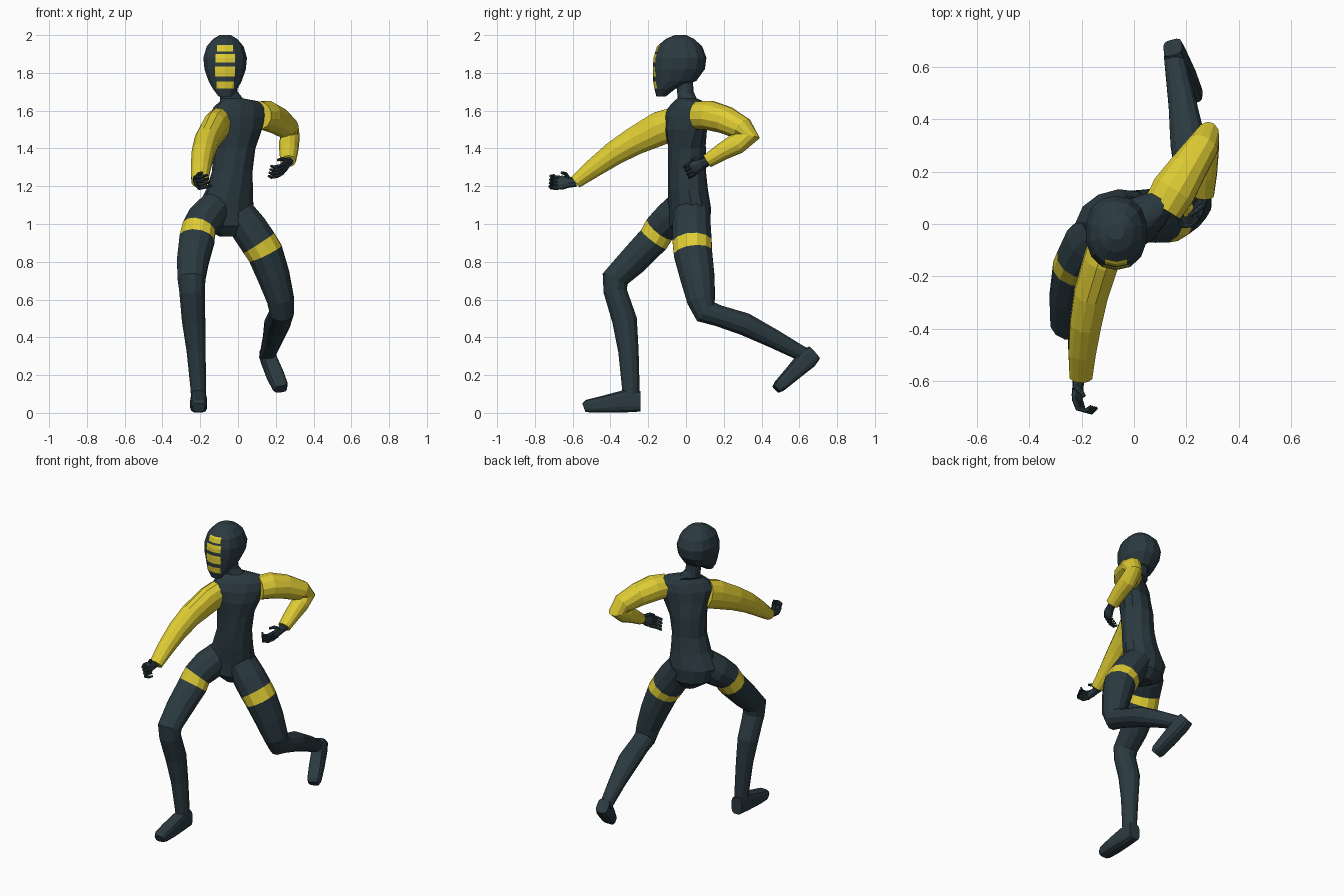
import bpy, bmesh, math
from mathutils import Vector as V


def material(name, rgb):
    m = bpy.data.materials.new(name)
    m.diffuse_color = (*rgb, 1)
    return m


DARK = material("dark slate", (0.024, 0.043, 0.052))
YELLOW = material("yellow", (0.73, 0.60, 0.034))


def loft(name, rings, mat, sides=12, power=2.0, band=None):
    """Skin rings of (centre, u half-axis, v half-axis); 'band' is a yellow segment."""
    bm = bmesh.new()
    loops = []
    for c, u, v in rings:
        loop = []
        for i in range(sides):
            a = 2 * math.pi * (i + 0.5) / sides
            ca, sa = math.cos(a), math.sin(a)
            p = 2 / power
            loop.append(bm.verts.new(c + u * math.copysign(abs(ca) ** p, ca)
                                     + v * math.copysign(abs(sa) ** p, sa)))
        loops.append(loop)
    for k in range(len(loops) - 1):
        for i in range(sides):
            j = (i + 1) % sides
            f = bm.faces.new((loops[k][i], loops[k][j], loops[k + 1][j], loops[k + 1][i]))
            f.material_index = 1 if k == band else 0
    bm.faces.new(loops[0])
    bm.faces.new(loops[-1])
    bmesh.ops.recalc_face_normals(bm, faces=bm.faces)
    me = bpy.data.meshes.new(name)
    bm.to_mesh(me)
    bm.free()
    me.materials.append(mat)
    if band is not None:
        me.materials.append(YELLOW)
    ob = bpy.data.objects.new(name, me)
    bpy.context.collection.objects.link(ob)
    return ob


def tube(name, pts, mat, side=(1, 0, 0), **kw):
    """Tube along points (x, y, z, half width, half depth)."""
    ps = [V(p[:3]) for p in pts]
    rings = []
    for i, p in enumerate(pts):
        t = V()
        if i > 0:
            t += (ps[i] - ps[i - 1]).normalized()
        if i < len(ps) - 1:
            t += (ps[i + 1] - ps[i]).normalized()
        t.normalize()
        u = V(side)
        u = (u - t * u.dot(t)).normalized()
        rings.append((ps[i], u * p[3], t.cross(u) * p[-1]))
    return loft(name, rings, mat, **kw)


def stack(name, rows, mat, **kw):
    """Horizontal rings (x, y, z, half width, half depth, turn in degrees)."""
    rings = []
    for x, y, z, rx, ry, deg in rows:
        a = math.radians(deg)
        c, s = math.cos(a), math.sin(a)
        rings.append((V((x, y, z)), V((c, s, 0)) * rx, V((-s, c, 0)) * ry))
    return loft(name, rings, mat, **kw)


# Torso, twisted at the shoulders, running up into the neck
stack("torso", [
    (-0.05, 0.02, 0.935, 0.05, 0.06, 15), (-0.06, 0.02, 0.99, 0.13, 0.105, 15),
    (-0.07, 0.02, 1.08, 0.155, 0.11, 15), (-0.045, 0.01, 1.18, 0.125, 0.105, 15),
    (-0.03, 0.005, 1.28, 0.108, 0.1, 18), (-0.02, 0.005, 1.40, 0.115, 0.1, 24),
    (-0.005, 0.0, 1.50, 0.145, 0.095, 32), (0.0, 0.005, 1.57, 0.175, 0.085, 35),
    (0.012, 0.015, 1.62, 0.165, 0.068, 35), (0.01, 0.015, 1.648, 0.125, 0.052, 35),
    (-0.035, 0.005, 1.665, 0.062, 0.05, 20), (-0.05, -0.003, 1.70, 0.05, 0.045, 0),
    (-0.06, -0.015, 1.80, 0.05, 0.05, 0)], DARK)

# Hooded head
HX = -0.068
head = stack("head", [
    (HX, -0.132, 1.675, 0.035, 0.025, 0), (HX, -0.112, 1.715, 0.066, 0.055, 0),
    (HX, -0.06, 1.757, 0.09, 0.114, 0), (HX, -0.038, 1.82, 0.112, 0.138, 0),
    (HX, -0.032, 1.88, 0.118, 0.14, 0), (HX, -0.034, 1.94, 0.1, 0.12, 0),
    (HX, -0.032, 1.98, 0.065, 0.075, 0), (HX, -0.03, 2.0, 0.03, 0.03, 0)],
    DARK, sides=14, power=2.3)
head.data.materials.append(YELLOW)

# Face bars cut into the hood: (bottom, top, half width)
bars = [(1.717, 1.755, 0.047), (1.78, 1.833, 0.053), (1.855, 1.90, 0.052), (1.913, 1.948, 0.042)]
bm = bmesh.new()
bm.from_mesh(head.data)


def cut(co, no):
    bmesh.ops.bisect_plane(bm, geom=bm.verts[:] + bm.edges[:] + bm.faces[:],
                           plane_co=co, plane_no=no)


for lo, hi, w in bars:
    for z in (lo, hi):
        cut((0, 0, z), (0, 0, 1))
    for s in (-1, 1):
        cut((HX + s * w, 0, 0), (1, 0, 0))
for f in bm.faces:
    c = f.calc_center_median()
    if c.y < -0.08 and any(lo < c.z < hi and abs(c.x - HX) < w for lo, hi, w in bars):
        f.material_index = 1
bm.to_mesh(head.data)
bm.free()

# Sleeves
tube("right_sleeve", [
    (-0.10, -0.065, 1.53, 0.07, 0.09), (-0.125, -0.14, 1.505, 0.07, 0.092),
    (-0.165, -0.27, 1.44, 0.067, 0.077), (-0.185, -0.38, 1.375, 0.062, 0.066),
    (-0.198, -0.49, 1.295, 0.054, 0.052), (-0.203, -0.585, 1.222, 0.045, 0.037)], YELLOW)
tube("left_sleeve", [
    (0.11, 0.06, 1.575, 0.08, 0.075), (0.15, 0.125, 1.575, 0.088, 0.08),
    (0.205, 0.21, 1.55, 0.075, 0.075), (0.262, 0.295, 1.505, 0.062, 0.065),
    (0.275, 0.325, 1.465, 0.05, 0.068), (0.27, 0.27, 1.425, 0.054, 0.056),
    (0.268, 0.19, 1.382, 0.05, 0.046), (0.265, 0.112, 1.332, 0.042, 0.036)],
    YELLOW, side=(1, -0.3, 0))

# Legs, each with a yellow thigh band
tube("right_leg", [
    (-0.12, -0.02, 1.09, 0.09, 0.09), (-0.17, -0.075, 1.03, 0.1, 0.098),
    (-0.207, -0.138, 0.975, 0.092, 0.088), (-0.217, -0.17, 0.92, 0.096, 0.086),
    (-0.24, -0.285, 0.80, 0.086, 0.08), (-0.246, -0.375, 0.71, 0.076, 0.074),
    (-0.243, -0.375, 0.645, 0.07, 0.064), (-0.235, -0.325, 0.49, 0.064, 0.068),
    (-0.222, -0.305, 0.33, 0.052, 0.056), (-0.21, -0.292, 0.13, 0.043, 0.048),
    (-0.208, -0.292, 0.05, 0.04, 0.045)], DARK, band=2)
tube("left_leg", [
    (0.0, 0.03, 1.06, 0.09, 0.1), (0.06, 0.03, 0.975, 0.1, 0.105),
    (0.11, 0.033, 0.90, 0.1, 0.107), (0.145, 0.037, 0.845, 0.098, 0.105),
    (0.19, 0.06, 0.72, 0.088, 0.094), (0.225, 0.08, 0.60, 0.074, 0.078),
    (0.232, 0.105, 0.535, 0.066, 0.07), (0.225, 0.17, 0.515, 0.066, 0.058),
    (0.207, 0.31, 0.47, 0.07, 0.062), (0.185, 0.46, 0.395, 0.055, 0.052),
    (0.16, 0.60, 0.32, 0.043, 0.042), (0.153, 0.645, 0.30, 0.04, 0.038)], DARK, band=2)

# Feet, heel to toe
tube("right_foot", [
    (-0.208, -0.241, 0.062, 0.038, 0.056), (-0.208, -0.33, 0.061, 0.042, 0.06),
    (-0.208, -0.44, 0.046, 0.046, 0.045), (-0.208, -0.52, 0.036, 0.042, 0.035),
    (-0.208, -0.541, 0.028, 0.032, 0.024)], DARK, power=3.5)
tube("left_foot", [
    (0.148, 0.675, 0.316, 0.037, 0.045), (0.162, 0.64, 0.284, 0.04, 0.055),
    (0.195, 0.56, 0.205, 0.045, 0.042), (0.222, 0.495, 0.142, 0.042, 0.033),
    (0.228, 0.478, 0.126, 0.032, 0.024)], DARK, side=(0.92, 0.3, 0.2), power=3.5)


def hand(side, wrist, fwd, across, curl):
    """Palm, four bent fingers and a thumb."""
    w, f, a, c = V(wrist), V(fwd).normalized(), V(across).normalized(), V(curl).normalized()

    def bit(name, steps):
        tube(f"{side}_{name}", [(*p, r, q) for p, r, q in steps], DARK, side=a, sides=8)

    bit("palm", [(w - f * 0.02, 0.026, 0.024), (w + f * 0.02, 0.03, 0.02),
                 (w + f * 0.055, 0.04, 0.02), (w + f * 0.08, 0.036, 0.015)])
    for i in range(4):
        b = w + f * 0.072 + a * (0.03 - 0.02 * i)
        k = b + f * 0.035 + c * 0.015
        bit(f"finger_{i + 1}", [(b, 0.011, 0.011), (k, 0.01, 0.01),
                                (k + c * 0.032 + f * 0.006, 0.009, 0.009),
                                (k + c * 0.052 - f * 0.014, 0.006, 0.006)])
    b = w + f * 0.025 + a * 0.022
    bit("thumb", [(b, 0.012, 0.012), (b + a * 0.022 + c * 0.025 + f * 0.015, 0.011, 0.011),
                  (b + a * 0.026 + c * 0.045 + f * 0.035, 0.007, 0.007)])


hand("right", (-0.213, -0.60, 1.222), (-0.05, -1, -0.05), (-0.35, 0.1, 0.9), (1, -0.1, 0.2))
hand("left", (0.263, 0.10, 1.325), (-0.3, -0.85, -0.4), (0.2, -0.4, 0.85), (-1, 0.05, -0.1))
